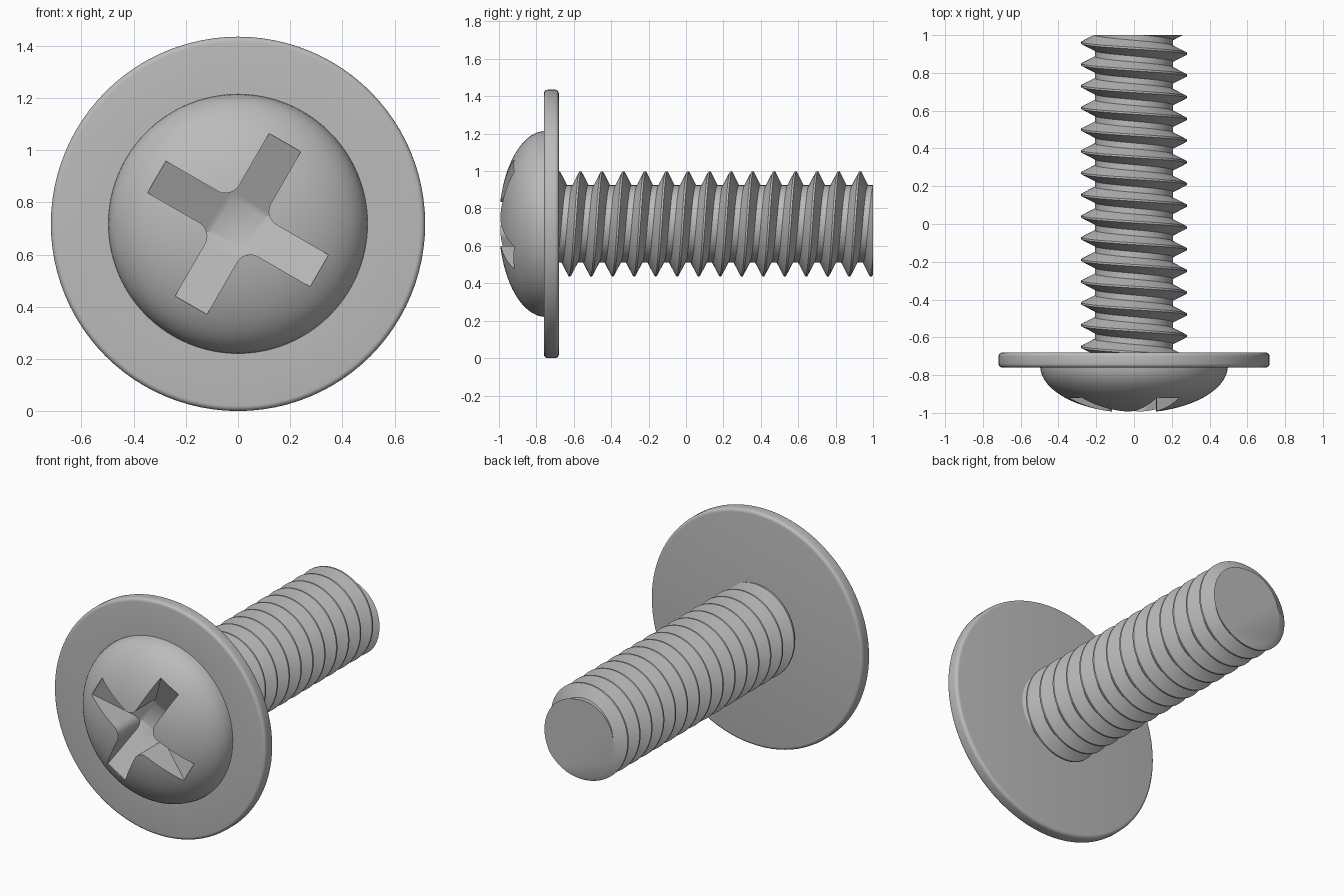
import bpy, bmesh
from math import sin, cos, pi, radians

cube = bpy.data.objects.get("Cube")
if cube:
    bpy.data.objects.remove(cube)

AXIS_Z = 0.7175            # height of the screw axis, which runs along y
HEAD_FRONT, FLANGE_FRONT, FLANGE_BACK, TIP = -1.0, -0.76, -0.68, 1.0

steel = bpy.data.materials.new("steel_grey")
steel.use_nodes = True
steel.diffuse_color = (0.5, 0.5, 0.5, 1)
steel.node_tree.nodes["Principled BSDF"].inputs["Base Color"].default_value = (0.5, 0.5, 0.5, 1)


def polar(r, angle, y):
    return (r * cos(angle), y, AXIS_Z + r * sin(angle))


def finish(bm, name):
    bmesh.ops.remove_doubles(bm, verts=bm.verts, dist=1e-5)
    bmesh.ops.recalc_face_normals(bm, faces=bm.faces)
    mesh = bpy.data.meshes.new(name)
    bm.to_mesh(mesh)
    bm.free()
    mesh.materials.append(steel)
    obj = bpy.data.objects.new(name, mesh)
    bpy.context.collection.objects.link(obj)
    return obj


def smooth(obj):
    bpy.ops.object.select_all(action='DESELECT')
    obj.select_set(True)
    bpy.context.view_layer.objects.active = obj
    bpy.ops.object.shade_smooth_by_angle(angle=radians(30))


def lathe(name, profile, steps):
    """Turn (radius, y) points around the axis; end points lie on the axis."""
    bm = bmesh.new()
    rings = []
    for r, y in profile:
        if r == 0:
            rings.append([bm.verts.new(polar(0, 0, y))] * steps)
        else:
            rings.append([bm.verts.new(polar(r, 2 * pi * i / steps, y)) for i in range(steps)])
    for a, b in zip(rings, rings[1:]):
        for i in range(steps):
            j = (i + 1) % steps
            bm.faces.new(dict.fromkeys((a[i], a[j], b[j], b[i])))
    return finish(bm, name)


def prism(name, front, back):
    """Join two outlines of equal length, each a list of points."""
    bm = bmesh.new()
    a = [bm.verts.new(p) for p in front]
    b = [bm.verts.new(p) for p in back]
    bm.faces.new(a)
    bm.faces.new(b[::-1])
    for i in range(len(a)):
        j = (i + 1) % len(a)
        bm.faces.new((a[i], b[i], b[j], a[j]))
    obj = finish(bm, name)
    obj.hide_render = True
    return obj


def boolean(obj, cutter, operation):
    mod = obj.modifiers.new(operation.lower(), 'BOOLEAN')
    mod.operation, mod.object, mod.solver = operation, cutter, 'EXACT'
    graph = bpy.context.evaluated_depsgraph_get()
    mesh = bpy.data.meshes.new_from_object(obj.evaluated_get(graph))
    obj.modifiers.clear()
    obj.data = mesh
    bpy.data.objects.remove(cutter)


# Head: elliptical dome on a flat flange with rounded rims
DOME_R, FLANGE_R, RIM = 0.497, 0.7175, 0.02
profile = []
for i in range(23):
    t = radians(88) * i / 22
    profile.append((DOME_R * sin(t), HEAD_FRONT + 0.25 * (1 - cos(t))))
profile.append((DOME_R, FLANGE_FRONT))
for y, start in ((FLANGE_FRONT + RIM, -90), (FLANGE_BACK - RIM, 0)):
    for i in range(6):
        t = radians(start + 18 * i)
        profile.append((FLANGE_R - RIM + RIM * cos(t), y + RIM * sin(t)))
profile.append((0, FLANGE_BACK))
head = lathe("screw_head", profile, 96)

# Cross recess: filleted cross outline, limited by a tapered floor
ARM, HALF, FILLET, TURN = 0.36, 0.07, 0.06, radians(60)
outline = []
for k in range(4):
    arm = [(ARM, -HALF), (ARM, HALF)]
    for i in range(9):
        t = radians(270 - 90 * i / 8)
        arm.append((HALF + FILLET + FILLET * cos(t), HALF + FILLET + FILLET * sin(t)))
    a = TURN + k * pi / 2
    outline += [(u * cos(a) - v * sin(a), u * sin(a) + v * cos(a)) for u, v in arm]
recess = prism("recess_cutter",
               [(u, -1.05, AXIS_Z + v) for u, v in outline],
               [(u, -0.7, AXIS_Z + v) for u, v in outline])


def square(half, y):
    return [polar(half * 2 ** 0.5, TURN + pi / 4 + k * pi / 2, y) for k in range(4)]


floor_y, tip_y, pit = -0.77, -0.914, 0.07
slope = (ARM - pit) / (floor_y - tip_y)
taper = prism("recess_taper", square(ARM + slope * (tip_y + 1.1), -1.1), square(pit, floor_y))
boolean(recess, taper, 'INTERSECT')
boolean(head, recess, 'DIFFERENCE')
smooth(head)

# Threaded shank: helical ridge, cut flat at both ends
PITCH, CREST_R, ROOT_R, CREST_W, FLANK_W = 0.115, 0.28, 0.207, 0.005, 0.042
START, PHASE, STEPS = FLANGE_BACK - 0.02, -0.593, 64


def thread_radius(y, turn):
    d = (y - PHASE - PITCH * turn) % PITCH
    d = min(d, PITCH - d)
    t = min(max((d - CREST_W) / (FLANK_W - CREST_W), 0), 1)
    return CREST_R + (ROOT_R - CREST_R) * t


bm = bmesh.new()
columns = []
for s in range(STEPS + 1):
    turn = s / STEPS
    column = []
    for k in range(-3, 17):
        for offset in (-FLANK_W, -CREST_W, CREST_W, FLANK_W):
            y = min(max(PHASE + PITCH * (k + turn) + offset, START), TIP)
            column.append(bm.verts.new(polar(thread_radius(y, turn), 2 * pi * turn, y)))
    columns.append(column)
for a, b in zip(columns, columns[1:]):
    for i in range(len(a) - 1):
        bm.faces.new((a[i], b[i], b[i + 1], a[i + 1]))
bmesh.ops.remove_doubles(bm, verts=bm.verts, dist=1e-5)
bmesh.ops.holes_fill(bm, edges=[e for e in bm.edges if e.is_boundary], sides=0)
shank = finish(bm, "threaded_shank")
smooth(shank)
